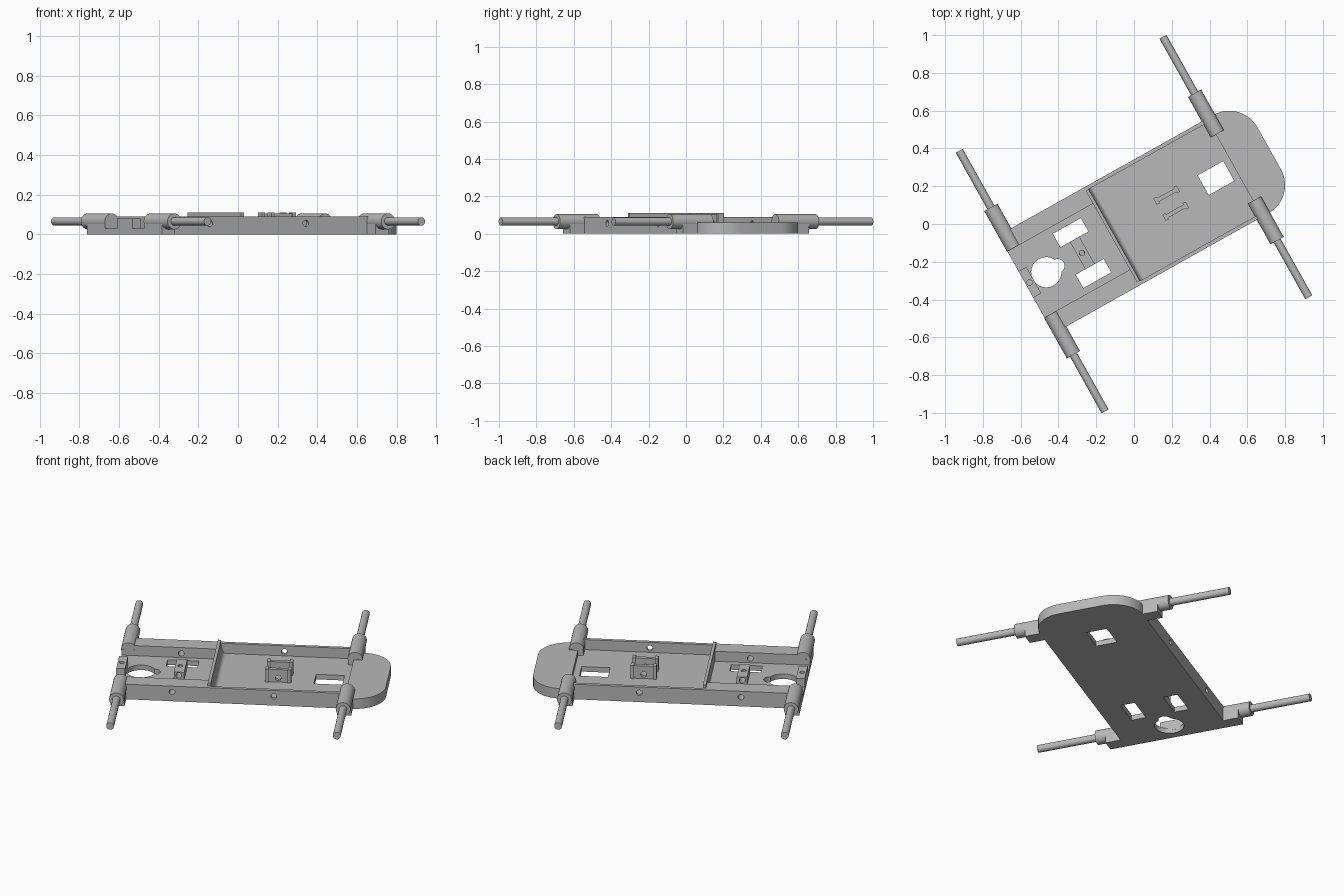
import bpy, bmesh, math
from mathutils import Matrix, Vector

old = bpy.data.objects.get("Cube")
if old:
    bpy.data.objects.remove(old, do_unlink=True)

TURN = Matrix.Rotation(math.radians(29.25), 4, 'Z')   # whole frame sits turned on the ground
WALL, FLOOR, HALF, AXLE_U, AXLE_Z = 0.09, 0.03, 0.298, 0.618, 0.065

grey = bpy.data.materials.new("plain_grey")
grey.use_nodes = True
grey.diffuse_color = (0.48, 0.48, 0.48, 1)
grey.node_tree.nodes["Principled BSDF"].inputs["Base Color"].default_value = grey.diffuse_color


def finish(name, bm):
    bmesh.ops.recalc_face_normals(bm, faces=bm.faces)
    bm.transform(TURN)
    mesh = bpy.data.meshes.new(name)
    bm.to_mesh(mesh)
    bm.free()
    mesh.materials.append(grey)
    ob = bpy.data.objects.new(name, mesh)
    bpy.context.collection.objects.link(ob)
    return ob


def box(name, u0, u1, v0, v1, z0, z1):
    bm = bmesh.new()
    bmesh.ops.create_cube(bm, size=1)
    bm.transform(Matrix.Translation(((u0 + u1) / 2, (v0 + v1) / 2, (z0 + z1) / 2))
                 @ Matrix.Diagonal((u1 - u0, v1 - v0, z1 - z0, 1)))
    return finish(name, bm)


def rod(name, centre, radius, length, axis='Z'):
    bm = bmesh.new()
    bmesh.ops.create_cone(bm, cap_ends=True, segments=32, radius1=radius,
                          radius2=radius, depth=length)
    spin = Matrix.Rotation(math.pi / 2, 4, 'X') if axis == 'V' else Matrix()
    bm.transform(Matrix.Translation(centre) @ spin)
    return finish(name, bm)


def prism(name, points, push):
    bm = bmesh.new()
    face = bm.faces.new([bm.verts.new(p) for p in points])
    moved = bmesh.ops.extrude_face_region(bm, geom=[face])["geom"]
    bmesh.ops.translate(bm, vec=Vector(push),
                        verts=[g for g in moved if isinstance(g, bmesh.types.BMVert)])
    return finish(name, bm)


def cut(ob, cutters):
    bpy.context.view_layer.objects.active = ob
    for c in cutters:
        c.hide_render = True
        mod = ob.modifiers.new("cut", 'BOOLEAN')
        mod.operation, mod.solver, mod.object = 'DIFFERENCE', 'EXACT', c
        bpy.ops.object.modifier_apply(modifier=mod.name)
        bpy.data.objects.remove(c, do_unlink=True)


def cross_hole(u):
    return rod("cutter", (u, 0, 0.055), 0.016, 1, 'V')


parts = []

# Floor with windows and a keyhole opening
floor = box("floor_plate", -0.656, 0.61, -HALF, HALF, 0, FLOOR)
cut(floor, [box("cutter", 0.42, 0.575, -0.06, 0.06, -0.1, 0.2)]
    + [box("cutter", -0.4, -0.23, min(s * 0.083, s * 0.165), max(s * 0.083, s * 0.165), -0.1, 0.2)
       for s in (-1, 1)]
    + [rod("cutter", (-0.53, 0.004, 0), 0.08, 1), rod("cutter", (-0.46, 0.004, 0), 0.036, 1)])
parts.append(floor)

# Rounded bumper, raised above the floor
R, END = 0.17, 0.82
arc = [(END - R + R * math.cos(a), HALF - R + R * math.sin(a))
       for a in [i * math.pi / 24 for i in range(13)]]
outline = [(0.61, -HALF)] + [(u, -v) for u, v in reversed(arc)] + arc + [(0.61, HALF)]
parts.append(prism("rounded_bumper", [(u, v, 0) for u, v in outline], (0, 0, 0.06)))

# Side walls, thick at the narrow bay and thin at the wide bay
for s, side in ((1, "back"), (-1, "front")):
    for label, u0, u1, inner, hole in (("thick", -0.585, -0.125, 0.2, -0.33),
                                       ("thin", -0.125, 0.585, 0.278, 0.225)):
        v0, v1 = sorted((s * inner, s * HALF))
        wall = box(f"{side}_{label}_wall", u0, u1, v0, v1, 0.001, WALL)
        cut(wall, [cross_hole(hole)])
        parts.append(wall)

# Divider with a curved foot on the wide-bay side
foot = [(-0.095 - 0.025 * math.sin(a), FLOOR + 0.06 * (1 - math.cos(a)))
        for a in [i * math.pi / 16 for i in range(9)]]
profile = [(-0.137, FLOOR - 0.01), (-0.095, FLOOR - 0.01)] + foot + [(-0.12, 0.11), (-0.137, 0.11)]
parts.append(prism("divider", [(u, -0.278, z) for u, z in profile], (0, 0.556, 0)))

# Axles: block, sleeve and rod at each corner
for e, end in ((1, "bumper"), (-1, "tail")):
    for s, side in ((1, "back"), (-1, "front")):
        u = e * AXLE_U
        v0, v1 = sorted((s * 0.2, s * 0.385))
        parts.append(box(f"{end}_{side}_block", u - 0.038, u + 0.038, v0, v1, 0, AXLE_Z))
        parts.append(rod(f"{end}_{side}_sleeve", (u, s * 0.324, AXLE_Z), 0.04, 0.246, 'V'))
        parts.append(rod(f"{end}_{side}_axle", (u, s * 0.61, AXLE_Z), 0.021, 0.36, 'V'))

# Tail tab with a small socket
tab = box("tail_tab", -0.656, -0.608, -0.08, 0.08, FLOOR - 0.01, 0.08)
cut(tab, [rod("cutter", (-0.634, 0, 0.085), 0.014, 0.06)])
parts.append(tab)

# Bridge block between the two windows
bridge = box("bridge_block", -0.342, -0.285, -0.083, 0.083, FLOOR - 0.01, 0.075)
cut(bridge, [rod("cutter", (-0.315, 0, 0.08), 0.014, 0.06), cross_hole(-0.315)])
parts.append(bridge)

# Clamp: two drilled plates with thicker ends
for s, side in ((1, "back"), (-1, "front")):
    v0, v1 = sorted((s * 0.038, s * 0.06))
    plate = box(f"clamp_{side}_plate", 0.16, 0.29, v0, v1, FLOOR - 0.01, 0.105)
    cut(plate, [cross_hole(0.225)])
    parts.append(plate)
    v0, v1 = sorted((s * 0.03, s * 0.068))
    for u in (0.155, 0.278):
        parts.append(box(f"clamp_{side}_end", u, u + 0.018, v0, v1, FLOOR - 0.01, 0.11))

# Smooth round surfaces, keep hard edges
bpy.ops.object.select_all(action='DESELECT')
for ob in parts:
    ob.select_set(True)
bpy.context.view_layer.objects.active = parts[0]
bpy.ops.object.shade_smooth_by_angle(angle=math.radians(30))
